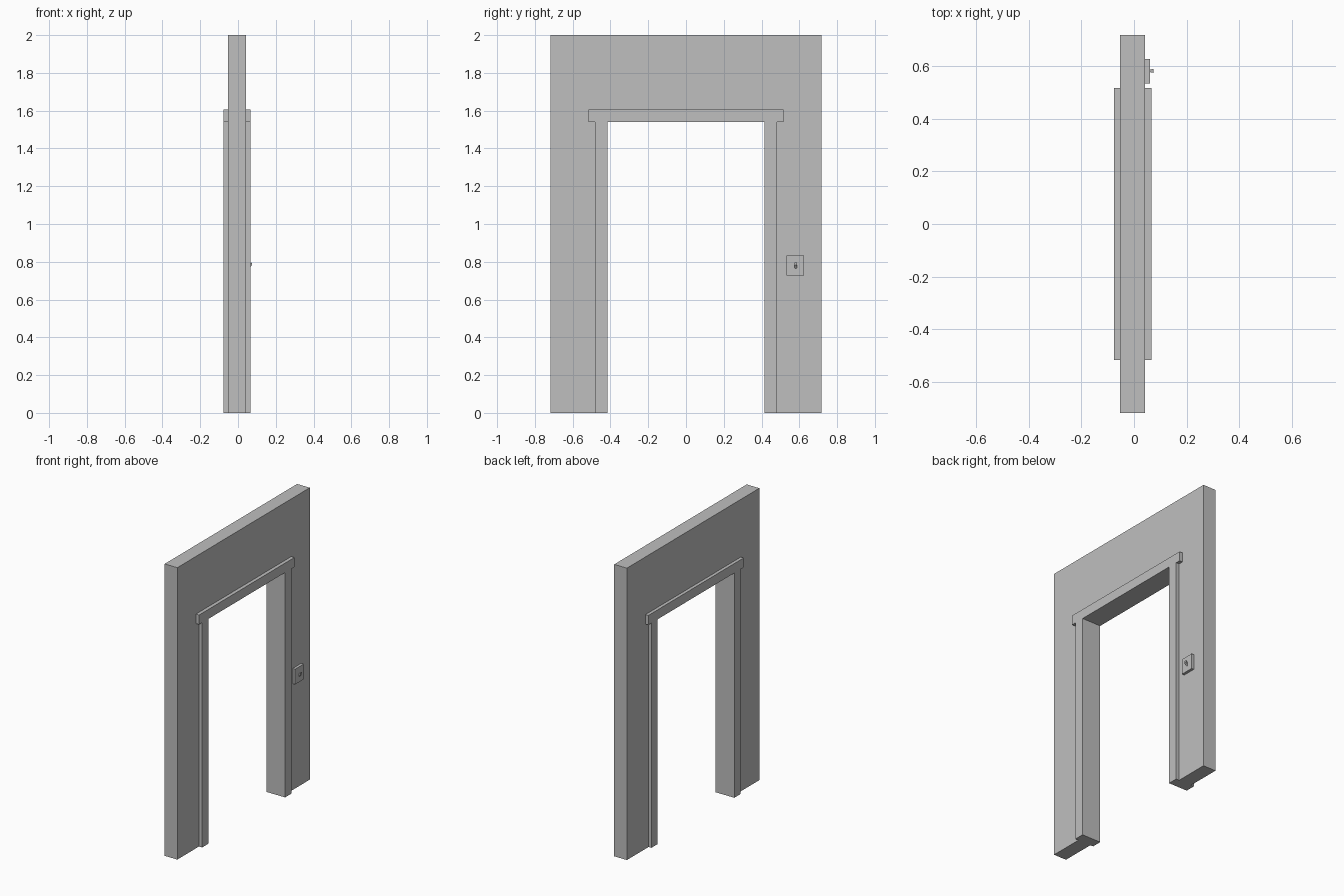
import bpy
import bmesh
from mathutils import Vector

cube = bpy.data.objects.get("Cube")
if cube:
    bpy.data.objects.remove(cube, do_unlink=True)

# One plain grey for everything
grey = bpy.data.materials.new("light grey")
grey.use_nodes = True
colour = (0.52, 0.52, 0.52, 1)
grey.diffuse_color = colour
grey.node_tree.nodes["Principled BSDF"].inputs["Base Color"].default_value = colour


def finish(name, bm):
    bmesh.ops.recalc_face_normals(bm, faces=bm.faces)
    mesh = bpy.data.meshes.new(name)
    bm.to_mesh(mesh)
    bm.free()
    mesh.materials.append(grey)
    obj = bpy.data.objects.new(name, mesh)
    bpy.context.collection.objects.link(obj)
    return obj


def extrude_profile(name, profile, x0, x1):
    """Extrude a (y, z) outline from x0 to x1."""
    bm = bmesh.new()
    face = bm.faces.new([bm.verts.new((x0, y, z)) for y, z in profile])
    moved = bmesh.ops.extrude_face_region(bm, geom=[face])["geom"]
    verts = [v for v in moved if isinstance(v, bmesh.types.BMVert)]
    bmesh.ops.translate(bm, verts=verts, vec=Vector((x1 - x0, 0, 0)))
    return finish(name, bm)


def symmetric(half):
    """Complete a half outline by mirroring it in y."""
    return half + [(-y, z) for y, z in reversed(half)]


def rectangle(y0, y1, z0, z1):
    return [(y0, z0), (y1, z0), (y1, z1), (y0, z1)]


back, front = -0.054, 0.042     # wall faces
opening, head = 0.415, 1.54     # half width and height of the doorway

# Wall with the doorway
extrude_profile("wall", symmetric([(opening, head), (opening, 0), (0.717, 0), (0.717, 2)]),
                back, front)

# Door casing with overhanging lintel on both faces
casing = symmetric([(opening, head), (opening, 0), (0.483, 0),
                    (0.483, head), (0.516, head), (0.516, 1.605)])
extrude_profile("casing_left", casing, front, 0.066)
extrude_profile("casing_right", casing, -0.076, back)

# Light switch plate
plate_front = 0.06
extrude_profile("switch_plate", rectangle(0.533, 0.625, 0.727, 0.832), front, plate_front)

# Toggle, slanting upwards and widening to its tip
toggle = extrude_profile("switch_toggle", rectangle(0.576, 0.586, 0.764, 0.785),
                         plate_front, 0.074)
for v in toggle.data.vertices:
    if v.co.x > plate_front + 0.001:
        v.co.y = 0.581 + (0.0075 if v.co.y > 0.581 else -0.0075)
        v.co.z = 0.797 if v.co.z > 0.775 else 0.783
